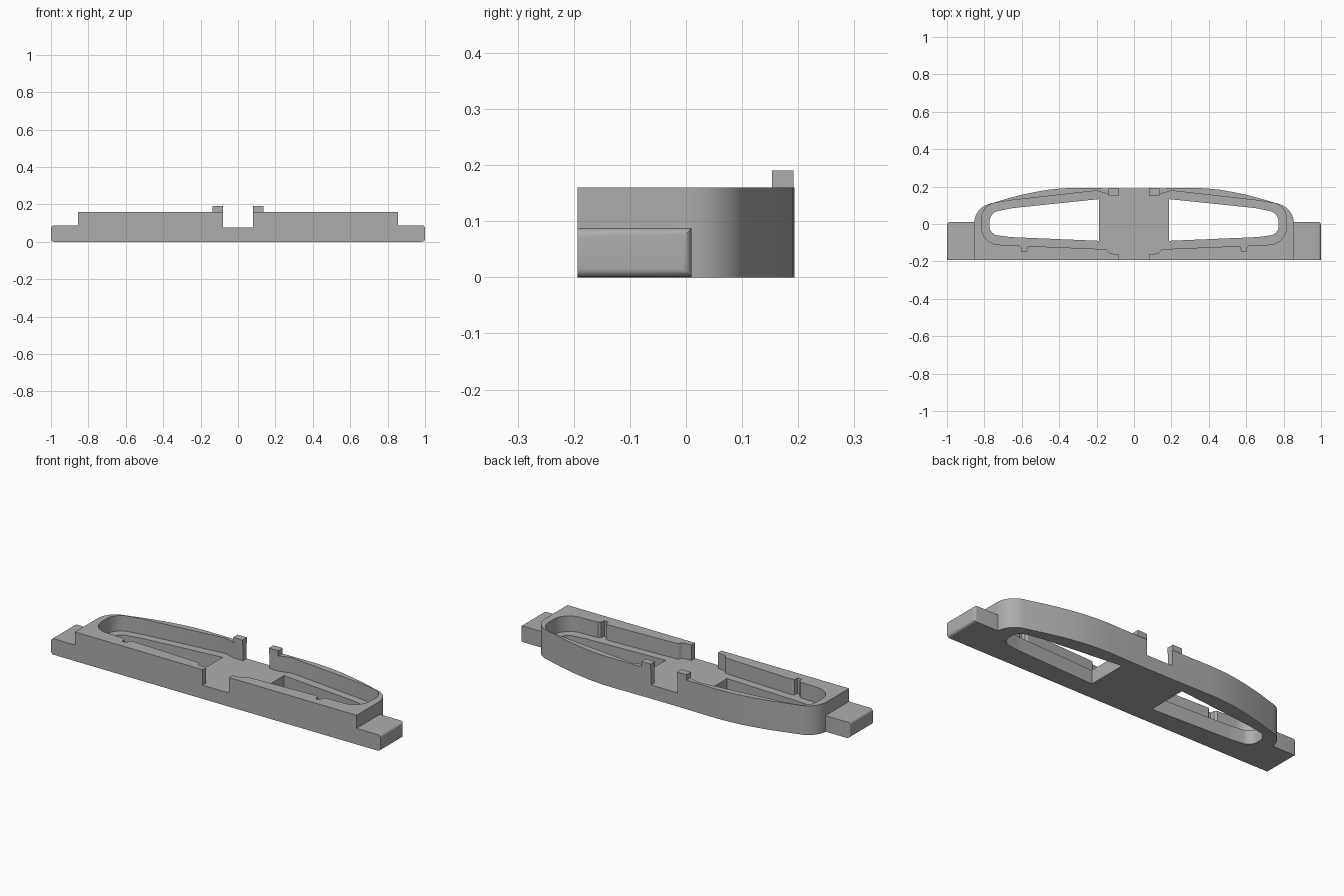
import bpy, bmesh, math
from mathutils import Vector

cube = bpy.data.objects.get("Cube")
if cube:
    bpy.data.objects.remove(cube, do_unlink=True)

FLOOR, RIM, FRONT = 0.075, 0.16, -0.193

grey = bpy.data.materials.new("plain grey")
grey.use_nodes = True
colour = (0.42, 0.42, 0.42, 1)
grey.diffuse_color = colour
grey.node_tree.nodes["Principled BSDF"].inputs["Base Color"].default_value = colour


def rounded(points, steps=14):
    """Turn (x, y, radius) corners into an outline with arcs at the corners."""
    out = []
    for i, (x, y, r) in enumerate(points):
        p = Vector((x, y))
        if not r:
            out.append(p)
            continue
        a = (Vector(points[i - 1][:2]) - p).normalized()
        b = (Vector(points[(i + 1) % len(points)][:2]) - p).normalized()
        half = a.angle(b) / 2
        centre = p + (a + b).normalized() * r / math.sin(half)
        start = p + a * r / math.tan(half) - centre
        end = p + b * r / math.tan(half) - centre
        for k in range(steps + 1):
            t = k / steps
            out.append(centre + start.lerp(end, t).normalized() * r)
    return out


def mirrored(half):
    return half + [Vector((-p.x, p.y)) for p in reversed(half)]


def prism(name, outline, z0, z1):
    bm = bmesh.new()
    base = bm.faces.new([bm.verts.new((p.x, p.y, z0)) for p in outline])
    top = bmesh.ops.extrude_face_region(bm, geom=[base])
    verts = [g for g in top["geom"] if isinstance(g, bmesh.types.BMVert)]
    bmesh.ops.translate(bm, verts=verts, vec=(0, 0, z1 - z0))
    bmesh.ops.recalc_face_normals(bm, faces=bm.faces)
    mesh = bpy.data.meshes.new(name)
    bm.to_mesh(mesh)
    bm.free()
    mesh.materials.append(grey)
    obj = bpy.data.objects.new(name, mesh)
    bpy.context.collection.objects.link(obj)
    return obj


def box(name, x0, x1, y0, y1, z0, z1):
    return prism(name, [Vector(p) for p in ((x0, y0), (x1, y0), (x1, y1), (x0, y1))], z0, z1)


def smooth(obj):
    bpy.ops.object.select_all(action="DESELECT")
    obj.select_set(True)
    bpy.context.view_layer.objects.active = obj
    bpy.ops.object.shade_smooth_by_angle(angle=math.radians(30))


# Body: flat front, bowed back
outer = rounded([(0.855, FRONT, 0), (0.855, 0.085, 0.11), (0.74, 0.117, 0),
                 (0.67, 0.138, 0), (0.6, 0.156, 0), (0.53, 0.171, 0),
                 (0.46, 0.183, 0), (0.39, 0.19, 0), (0.32, 0.193, 0),
                 (0.08, 0.19, 0)])
body = prism("body", mirrored(outer), 0, RIM)

# Upper pocket, open through the middle at front and back
pocket = rounded([(0.08, -0.3, 0), (0.08, -0.163, 0), (0.13, -0.157, 0.01),
                  (0.145, -0.135, 0.01), (0.56, -0.118, 0), (0.572, -0.125, 0),
                  (0.575, -0.148, 0), (0.6, -0.148, 0), (0.603, -0.125, 0),
                  (0.615, -0.115, 0), (0.815, -0.107, 0.095), (0.815, 0.1, 0.085),
                  (0.66, 0.126, 0.2), (0.2, 0.178, 0), (0.135, 0.158, 0),
                  (0.08, 0.158, 0), (0.08, 0.3, 0)])
cutters = [prism("pocket_cutter", mirrored(pocket), FLOOR, 0.4)]

# Tapered windows through the floor
window = rounded([(0.187, -0.09, 0), (0.66, -0.07, 0.1), (0.773, -0.055, 0.05),
                  (0.773, 0.06, 0.06), (0.65, 0.085, 0.2), (0.187, 0.133, 0)])
for side in (1, -1):
    cutters.append(prism("window_cutter", [Vector((p.x * side, p.y)) for p in window],
                         -0.1, 0.3))

for cutter in cutters:
    cutter.hide_render = True
    mod = body.modifiers.new("cut", "BOOLEAN")
    mod.operation = "DIFFERENCE"
    mod.solver = "EXACT"
    mod.object = cutter

# Bake the cuts and drop the cutters
graph = bpy.context.evaluated_depsgraph_get()
cut_mesh = bpy.data.meshes.new_from_object(body.evaluated_get(graph))
body.modifiers.clear()
body.data = cut_mesh
for cutter in cutters:
    bpy.data.objects.remove(cutter, do_unlink=True)
smooth(body)

for side, label in ((1, "left"), (-1, "right")):
    # Small posts beside the back gap
    box(label + "_post", side * 0.08, side * 0.137, 0.153, 0.192, RIM, 0.19)

    # End tabs with rounded outer edges
    tab = box(label + "_tab", side * 0.855, side, FRONT, 0.01, 0, 0.088)
    bm = bmesh.new()
    bm.from_mesh(tab.data)
    edges = [e for e in bm.edges
             if all(abs(v.co.x) > 0.99 for v in e.verts)
             and not all(v.co.y < 0 for v in e.verts)]
    bmesh.ops.bevel(bm, geom=edges, offset=0.016, segments=5, profile=0.5,
                    affect="EDGES")
    bm.to_mesh(tab.data)
    bm.free()
    smooth(tab)
